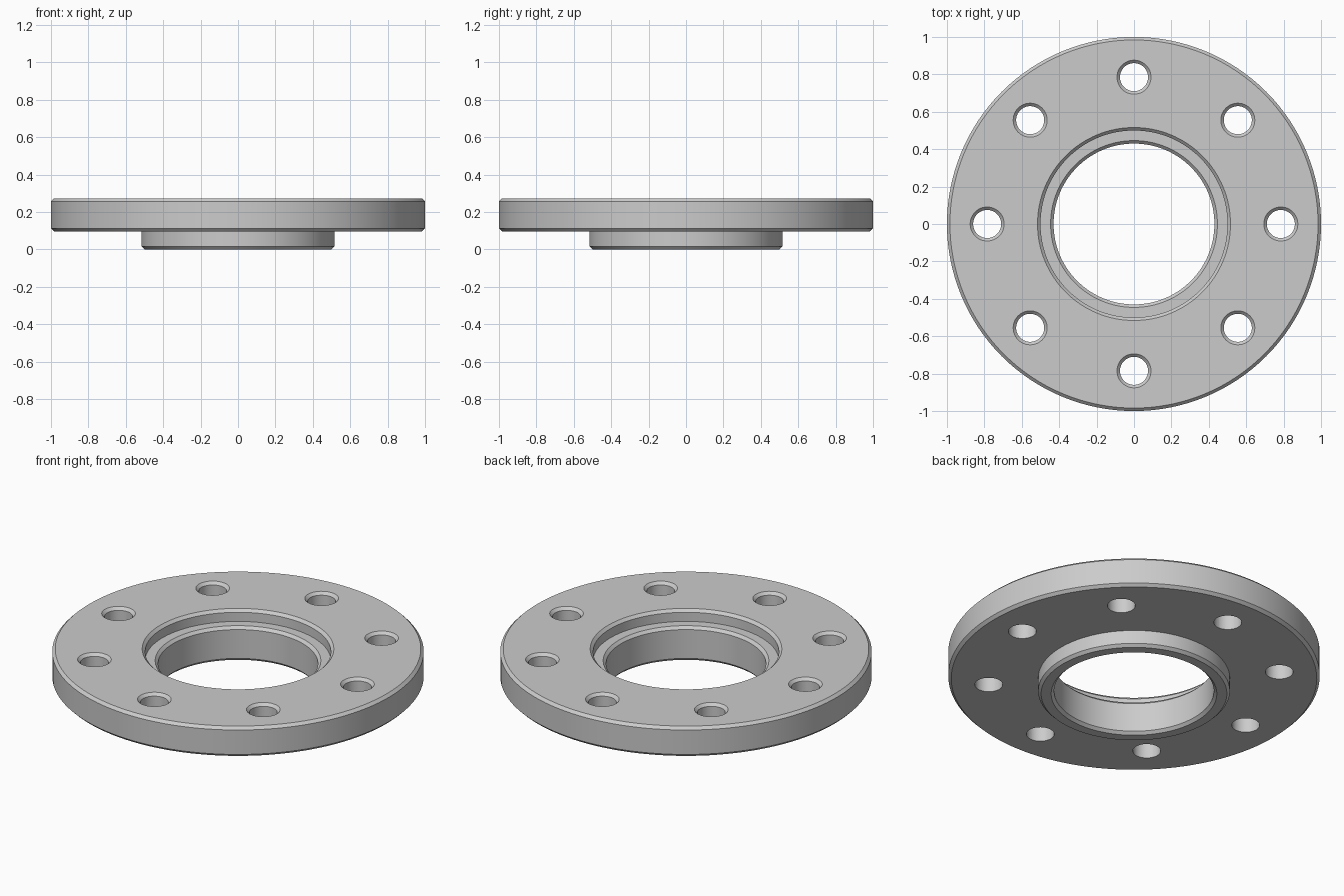
import bpy
import bmesh
from math import cos, sin, tau, radians

default = bpy.data.objects.get("Cube")
if default:
    bpy.data.objects.remove(default, do_unlink=True)

# Bare metal colour
steel = bpy.data.materials.new("Steel grey")
colour = (0.6, 0.6, 0.6, 1.0)
steel.diffuse_color = colour
steel.use_nodes = True
steel.node_tree.nodes["Principled BSDF"].inputs["Base Color"].default_value = colour


def lathe(bm, profile, segments, centre=(0, 0), ring=True):
    """Spin (radius, z) points around z; a ring closes on itself, a plug is capped."""
    loops = [[bm.verts.new((centre[0] + r * cos(tau * i / segments),
                            centre[1] + r * sin(tau * i / segments), z))
              for i in range(segments)] for r, z in profile]
    pairs = list(zip(loops, loops[1:]))
    if ring:
        pairs.append((loops[-1], loops[0]))
    else:
        bm.faces.new(loops[0])
        bm.faces.new(loops[-1])
    for a, b in pairs:
        for i in range(segments):
            j = (i + 1) % segments
            bm.faces.new((a[i], a[j], b[j], b[i]))


def make_object(name, bm):
    bmesh.ops.recalc_face_normals(bm, faces=bm.faces)
    mesh = bpy.data.meshes.new(name)
    bm.to_mesh(mesh)
    bm.free()
    mesh.materials.append(steel)
    obj = bpy.data.objects.new(name, mesh)
    bpy.context.collection.objects.link(obj)
    return obj


# Main dimensions
TOP, RIM_BASE, SEAT = 0.273, 0.096, 0.203
HUB, RECESS, BORE, C = 0.516, 0.5, 0.43, 0.016

# Flange cross-section: hub, rim, recess and bore, with chamfered edges
section = [
    (BORE + C, 0), (HUB - C, 0), (HUB, C), (HUB, RIM_BASE),
    (1 - C, RIM_BASE), (1, RIM_BASE + C), (1, TOP - C), (1 - C, TOP),
    (RECESS + C, TOP), (RECESS, TOP - C), (RECESS, SEAT),
    (BORE + C, SEAT), (BORE, SEAT - C), (BORE, C),
]
bm = bmesh.new()
lathe(bm, section, 128)
flange = make_object("flange", bm)

# Eight bolt holes, countersunk on top
HOLE = 0.075
plug = [(HOLE, 0.02), (HOLE, TOP - C), (HOLE + 2 * C, TOP + C)]
bm = bmesh.new()
for k in range(8):
    a = tau * k / 8
    lathe(bm, plug, 48, (0.785 * cos(a), 0.785 * sin(a)), ring=False)
cutter = make_object("bolt_hole_cutter", bm)
cutter.hide_render = True

holes = flange.modifiers.new("Bolt holes", 'BOOLEAN')
holes.operation = 'DIFFERENCE'
holes.solver = 'EXACT'
holes.object = cutter

# Apply the holes, then smooth the round walls and keep the edges crisp
bpy.ops.object.select_all(action='DESELECT')
flange.select_set(True)
bpy.context.view_layer.objects.active = flange
bpy.ops.object.modifier_apply(modifier=holes.name)
bpy.data.objects.remove(cutter, do_unlink=True)
bpy.ops.object.shade_smooth_by_angle(angle=radians(30))
